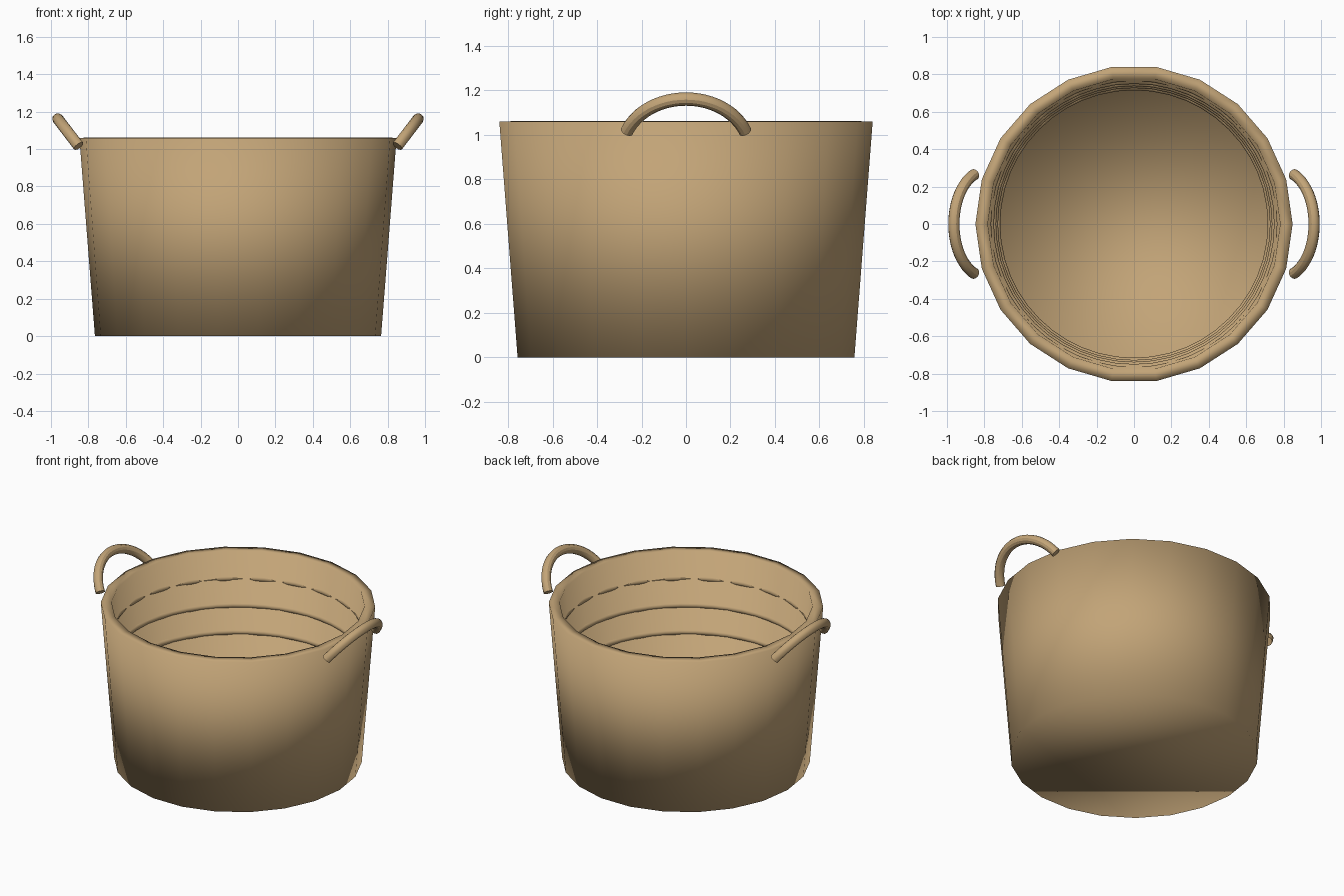
import bpy, bmesh
from math import sin, cos, pi, radians
from mathutils import Vector

cube = bpy.data.objects.get("Cube")
if cube:
    bpy.data.objects.remove(cube, do_unlink=True)

tan = bpy.data.materials.new("woven_tan")
tan.use_nodes = True
tan.diffuse_color = (0.54, 0.37, 0.185, 1)
bsdf = next(n for n in tan.node_tree.nodes if n.type == 'BSDF_PRINCIPLED')
bsdf.inputs["Base Color"].default_value = tan.diffuse_color
bsdf.inputs["Roughness"].default_value = 0.8


def lathe(name, profile, sides, closed):
    """Revolve (radius, z) points; closed loops the profile, otherwise cap both ends."""
    bm = bmesh.new()
    rings = [[bm.verts.new((r * cos(2 * pi * i / sides), r * sin(2 * pi * i / sides), z))
              for i in range(sides)] for r, z in profile]
    pairs = list(zip(rings, rings[1:]))
    if closed:
        pairs.append((rings[-1], rings[0]))
    else:
        bm.faces.new(rings[0])
        bm.faces.new(rings[-1])
    for a, b in pairs:
        for i in range(sides):
            j = (i + 1) % sides
            bm.faces.new((a[i], a[j], b[j], b[i]))
    bmesh.ops.recalc_face_normals(bm, faces=bm.faces)
    for f in bm.faces:
        f.smooth = True
    mesh = bpy.data.meshes.new(name)
    bm.to_mesh(mesh)
    bm.free()
    mesh.materials.append(tan)
    obj = bpy.data.objects.new(name, mesh)
    bpy.context.collection.objects.link(obj)
    return obj


# Tapered tub: outer base, outer rim, inner rim, inner floor
lathe("basket_body", [(0.765, 0), (0.848, 1.06), (0.782, 1.062), (0.719, 0.046)], 22, False)

# Thin hoops that follow the inside wall
hoop = 0.02
for n, inner in enumerate((0.715, 0.727, 0.737, 0.749, 0.764)):
    z = 0.17 + 0.177 * n
    section = [(inner + hoop + hoop * cos(a), z + hoop * sin(a))
               for a in (2 * pi * k / 12 for k in range(12))]
    lathe(f"inner_hoop_{n + 1}", section, 48, True)


# Arched handles leaning outward from the rim
def handle(name, side):
    radius, half = 0.285, radians(69)
    foot = Vector((0.852, 0, 1.016))
    lean = Vector((0.117, 0, 0.153)).normalized()
    curve = bpy.data.curves.new(name, 'CURVE')
    curve.dimensions = '3D'
    curve.bevel_depth = 0.03
    curve.bevel_resolution = 4
    curve.use_fill_caps = True
    steps = 24
    spline = curve.splines.new('POLY')
    spline.points.add(steps)
    for i, point in enumerate(spline.points):
        a = half * (2 * i / steps - 1)
        p = foot + lean * radius * (cos(a) - cos(half))
        point.co = (side * p.x, radius * sin(a), p.z, 1)
    curve.materials.append(tan)
    obj = bpy.data.objects.new(name, curve)
    bpy.context.collection.objects.link(obj)
    bpy.ops.object.select_all(action='DESELECT')
    obj.select_set(True)
    bpy.context.view_layer.objects.active = obj
    bpy.ops.object.convert(target='MESH')
    bpy.ops.object.shade_smooth_by_angle()


handle("left_handle", 1)
handle("right_handle", -1)
